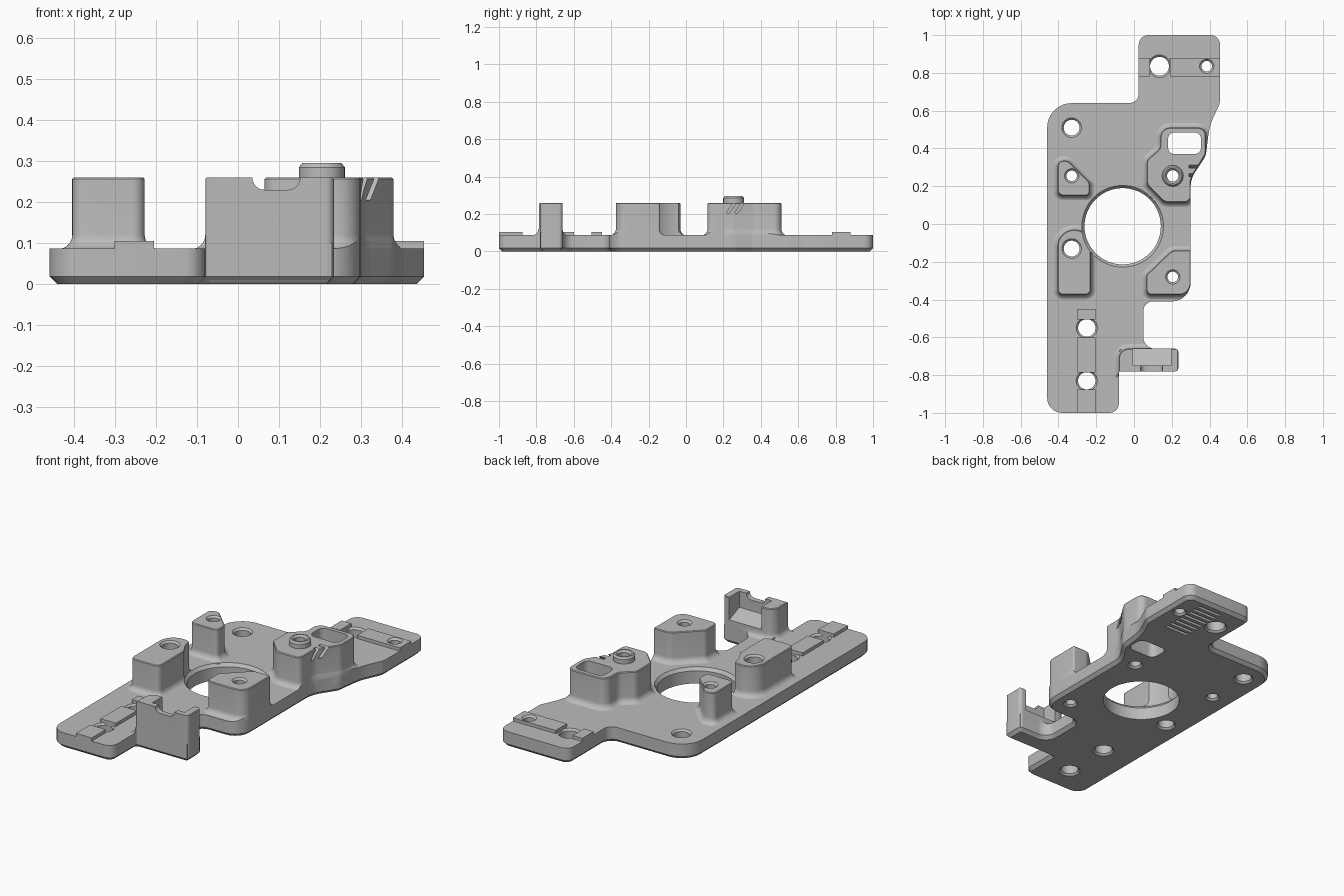
import bpy, bmesh, math
from mathutils import Vector

if "Cube" in bpy.data.objects:
    bpy.data.objects.remove(bpy.data.objects["Cube"])

grey = bpy.data.materials.new("machined_grey")
grey.use_nodes = True
grey.diffuse_color = (0.5, 0.5, 0.5, 1)
grey.node_tree.nodes["Principled BSDF"].inputs["Base Color"].default_value = (0.5, 0.5, 0.5, 1)


def rounded(corners, steps=8):
    """Counter-clockwise polygon of (x, y, radius) corners with rounded arcs."""
    out = []
    for i, (x, y, r) in enumerate(corners):
        p = Vector((x, y))
        a = (Vector(corners[i - 1][:2]) - p).normalized()
        b = (Vector(corners[(i + 1) % len(corners)][:2]) - p).normalized()
        if r == 0:
            out.append(p)
            continue
        half = a.angle(b) / 2
        start, end = p + a * r / math.tan(half), p + b * r / math.tan(half)
        centre = p + (a + b).normalized() * r / math.sin(half)
        u, v = start - centre, end - centre
        sweep = u.angle(v)
        for k in range(steps + 1):
            t = k / steps
            out.append(centre + (u * math.sin((1 - t) * sweep) + v * math.sin(t * sweep)) / math.sin(sweep))
    return out


def circle(x, y, r, n=40):
    return [Vector((x + r * math.cos(k * math.tau / n), y + r * math.sin(k * math.tau / n))) for k in range(n)]


def box(x0, x1, y0, y1, r=0):
    return rounded([(x0, y0, r), (x1, y0, r), (x1, y1, r), (x0, y1, r)])


def offset(outline, d):
    out = []
    for i, p in enumerate(outline):
        e = (p - outline[i - 1]).normalized()
        f = (outline[(i + 1) % len(outline)] - p).normalized()
        n, m = Vector((e.y, -e.x)), Vector((f.y, -f.x))
        out.append(p + (n + m) * d / (1 + n.dot(m)))
    return out


def loft(name, outline, levels, place=lambda a, b, c: (a, b, c)):
    """Stack offset copies of an outline; levels are (offset, height)."""
    bm = bmesh.new()
    rings = [[bm.verts.new(place(p.x, p.y, z)) for p in offset(outline, d)] for d, z in levels]
    n = len(outline)
    for low, high in zip(rings, rings[1:]):
        for i in range(n):
            j = (i + 1) % n
            bm.faces.new((low[i], low[j], high[j], high[i]))
    bm.faces.new(rings[0][::-1])
    bm.faces.new(rings[-1])
    bmesh.ops.recalc_face_normals(bm, faces=bm.faces)
    mesh = bpy.data.meshes.new(name)
    bm.to_mesh(mesh)
    bm.free()
    mesh.materials.append(grey)
    ob = bpy.data.objects.new(name, mesh)
    bpy.context.collection.objects.link(ob)
    return ob


def combine(ob, other, operation="DIFFERENCE"):
    mod = ob.modifiers.new("cut", "BOOLEAN")
    mod.operation, mod.solver, mod.object = operation, "EXACT", other
    bpy.context.view_layer.objects.active = ob
    bpy.ops.object.modifier_apply(modifier=mod.name)


cutters = []


def cutter(*args, **kw):
    ob = loft("cutter", *args, **kw)
    ob.hide_render = True
    cutters.append(ob)
    return ob


def drill(x, y, r, top):
    """Through hole with a small countersink at each end."""
    return cutter(circle(x, y, r), [(0.02, -0.01), (0, 0.01), (0, top - 0.01), (0.02, top + 0.01)])


# Base plate outline with curved right flank
plate_outline = rounded([
    (-0.46, -1, 0.08), (-0.08, -1, 0.05), (-0.08, -0.78, 0.005), (0.235, -0.78, 0.02),
    (0.235, -0.66, 0.02), (0.05, -0.66, 0.06), (0.05, -0.41, 0.05), (0.3, -0.41, 0.1),
    (0.3, 0.24, 0.15), (0.38, 0.36, 0.08), (0.4, 0.52, 0.3), (0.455, 0.64, 0.08),
    (0.455, 1, 0.05), (0.025, 1, 0.05), (0.025, 0.64, 0.05), (-0.46, 0.64, 0.13)])
plate = loft("base_plate", plate_outline, [(-0.018, 0), (0, 0.018), (0, 0.087)])
boundary = cutter(plate_outline, [(0, -0.1), (0, 0.5)])

# Posts, each with a fillet where it meets the plate
FILLET = 0.035
flare = [(FILLET, 0.04)] + [
    (FILLET * (1 - math.sin(t)), 0.085 + FILLET * (1 - math.cos(t)))
    for t in (k * math.pi / 12 for k in range(7))]


def post(name, corners):
    ob = loft(name, rounded(corners), flare + [(0, 0.256), (-0.004, 0.26)])
    combine(ob, boundary, "INTERSECT")
    return ob


triangle_post = post("triangle_post", [
    (-0.405, 0.15, 0.03), (-0.235, 0.15, 0.02), (-0.235, 0.22, 0.025),
    (-0.35, 0.335, 0.03), (-0.405, 0.335, 0.03)])
round_post = post("round_ended_post", [
    (-0.405, -0.375, 0.03), (-0.228, -0.375, 0.03), (-0.228, -0.03, 0.088), (-0.405, -0.03, 0.088)])
corner_post = post("corner_post", [
    (0.065, -0.375, 0.03), (0.3, -0.375, 0.06), (0.3, -0.14, 0.01),
    (0.2, -0.14, 0.05), (0.065, -0.27, 0.03)])
boss = post("window_boss", [
    (0.068, 0.21, 0.04), (0.16, 0.115, 0.05), (0.3, 0.115, 0.03), (0.3, 0.24, 0.1), (0.38, 0.37, 0.06),
    (0.38, 0.51, 0.04), (0.14, 0.51, 0.05), (0.14, 0.4, 0.05), (0.068, 0.34, 0.04)])
bracket = post("notched_bracket", [
    (-0.08, -0.79, 0), (0.235, -0.79, 0), (0.235, -0.66, 0.005), (-0.08, -0.66, 0.05)])
bracket_foot = loft("bracket_foot", box(-0.078, 0.23, -0.778, -0.665), [(-0.01, 0.005), (0, 0.018), (0, 0.1)])

# Raised ring on the boss
ring = loft("locating_ring", circle(0.205, 0.255, 0.056), [(0, 0.25), (0, 0.285), (-0.008, 0.295)])

# Raised guide rails at both ends
rails = [loft("guide_rail", box(*extent), [(0, 0.06), (0, 0.105)]) for extent in (
    (-0.302, -0.205, -1, -0.875), (-0.302, -0.205, -0.785, -0.6), (-0.302, -0.205, -0.505, -0.45),
    (0.025, 0.085, 0.78, 0.88), (0.19, 0.455, 0.78, 0.88))]

# Large bore with chamfered rim
bore = cutter(circle(-0.06, -0.012, 0.202, 64), [(0, -0.1), (0, 0.07), (0.015, 0.088), (0.015, 0.4)])
for part in (plate, round_post):
    combine(part, bore)

# Screw holes: position, radius, top height, parts drilled
for x, y, r, top, parts in (
        (-0.33, 0.51, 0.042, 0.087, [plate]), (-0.25, -0.55, 0.046, 0.087, [plate]),
        (-0.25, -0.83, 0.046, 0.087, [plate]), (0.135, 0.835, 0.05, 0.087, [plate]),
        (0.385, 0.835, 0.028, 0.105, [plate, rails[-1]]),
        (-0.33, 0.255, 0.028, 0.26, [plate, triangle_post]),
        (-0.33, -0.13, 0.042, 0.26, [plate, round_post]),
        (0.205, -0.28, 0.028, 0.26, [plate, corner_post]),
        (0.205, 0.255, 0.03, 0.295, [plate, boss, ring])):
    hole = drill(x, y, r, top)
    for part in parts:
        combine(part, hole)

# Window through the boss
window = cutter(box(0.18, 0.355, 0.37, 0.485, 0.035), [(0, -0.1), (0, 0.4)])
combine(plate, window)
combine(boss, window)

# Slanted grooves on the boss flank
for y in (0.215, 0.26):
    groove = [Vector(p) for p in ((y, 0.205), (y + 0.018, 0.205), (y + 0.06, 0.27), (y + 0.042, 0.27))]
    combine(boss, cutter(groove, [(0, 0.29), (0, 0.42)], place=lambda a, b, c: (c, a, b)))

# Bracket pocket with sloping floor, and the notch in its front wall
pocket = [Vector(p) for p in ((-0.75, 0.17), (-0.6, 0.11), (-0.6, 0.3), (-0.75, 0.3))]
combine(bracket, cutter(pocket, [(0, -0.005), (0, 0.195)], place=lambda a, b, c: (c, a, b)))
notch = box(0.035, 0.152, 0.23, 0.33, 0.03)
combine(bracket, cutter(notch, [(0, 0.74), (0, 0.82)], place=lambda a, b, c: (a, -c, b)))

# Grip slots under the rear tab
for k in range(8):
    y = 0.67 + k * 0.038
    combine(plate, cutter(box(0.195, 0.345, y, y + 0.018), [(0, -0.1), (0, 0.02)]))

for ob in cutters:
    bpy.data.objects.remove(ob)

# Smooth curved walls, crisp edges
bpy.ops.object.select_all(action="DESELECT")
for ob in [plate, triangle_post, round_post, corner_post, boss, bracket, bracket_foot, ring] + rails:
    ob.select_set(True)
bpy.context.view_layer.objects.active = plate
bpy.ops.object.shade_smooth_by_angle(angle=math.radians(30))
